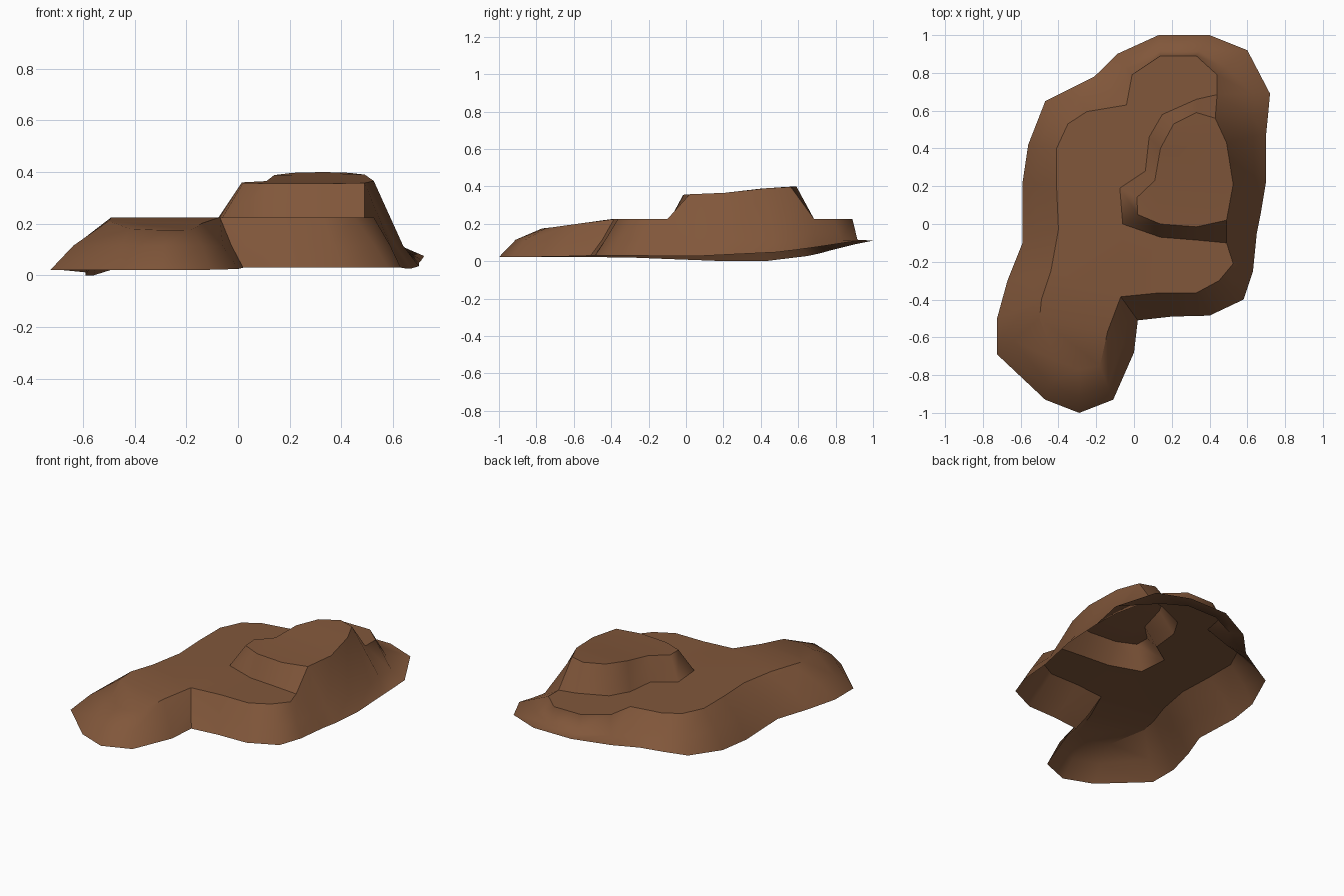
import bpy, bmesh

if "Cube" in bpy.data.objects:
    bpy.data.objects.remove(bpy.data.objects["Cube"])

# Earth colour
earth = bpy.data.materials.new("earth brown")
earth.diffuse_color = (0.22, 0.095, 0.043, 1)
earth.use_nodes = True
earth.node_tree.nodes["Principled BSDF"].inputs["Base Color"].default_value = earth.diffuse_color

# Ground rim of the hill, counterclockwise from the right side
rim = [(.65, -.05, .027), (.67, .05, .027), (.70, .23, .036), (.70, .48, .048), (.71, .58, .06),
       (.72, .69, .075), (.60, .92, .11), (.40, 1, .11), (.13, 1, .11), (-.09, .90, .09),
       (-.21, .78, .06), (-.34, .715, .042), (-.47, .65, .028), (-.56, .42, 0), (-.59, .22, 0),
       (-.59, -.10, .012), (-.67, -.30, .02), (-.725, -.50, .022), (-.725, -.69, .022),
       (-.47, -.93, .022), (-.29, -1, .022), (-.11, -.93, .022), (0, -.68, .025),
       (.02, -.51, .03), (.20, -.49, .03), (.40, -.485, .03), (.58, -.40, .03), (.63, -.25, .03)]

# Foot of the upper mound, and its flat top (first ten points pair with the foot)
foot = [(.49, -.10), (.33, -.085), (.14, -.07), (-.06, 0), (-.075, .19),
        (.06, .28), (.08, .46), (.15, .58), (.33, .66), (.44, .685)]
top = [(.49, .02, .358), (.33, -.015, .355), (.14, 0, .355), (.02, .05, .358), (.015, .14, .36),
       (.11, .23, .365), (.14, .40, .388), (.21, .53, .397), (.33, .59, .40), (.43, .56, .397),
       (.49, .43, .39), (.525, .21, .366)]

# Plateau edge from the back round the left and front
edge = [(.44, .79), (.33, .89), (.14, .89), (-.01, .79), (-.04, .63), (-.25, .595), (-.35, .53),
        (-.41, .40), (-.41, .20), (-.40, -.03), (-.44, -.25), (-.49, -.40), (-.50, -.50),
        (-.42, -.72), (-.29, -.77), (-.18, -.75), (-.14, -.57), (-.07, -.385),
        (.13, -.365), (.33, -.365), (.45, -.30), (.525, -.21)]


def ground_height(y):
    """The plateau is level and dips towards the front."""
    if y > -.4:
        return .225
    return .225 - .05 * min(1, (-.4 - y) / .36)


bm = bmesh.new()
rim_v = [bm.verts.new(p) for p in rim]
foot_v = [bm.verts.new((x, y, .225)) for x, y in foot]
top_v = [bm.verts.new(p) for p in top]
edge_v = [bm.verts.new((x, y, ground_height(y))) for x, y in edge]
crest = [foot_v[0], top_v[0], top_v[11], top_v[10], top_v[9], foot_v[9]] + edge_v

# Break line partway down the slope: bulged at the front, hollow at the back
blend = {0: .38, 1: .33, 2: .35, 3: .33, 4: .33, 5: .33, 6: .68, 7: .76, 8: .76, 9: .62, 10: .5,
         11: .45, 22: .42, 23: .5, 24: .48, 25: .45}
mid_v = []
for i, (a, b) in enumerate(zip(rim_v, crest)):
    p = a.co.lerp(b.co, blend.get(i, .39))
    p.z = .115
    mid_v.append(bm.verts.new(p))


def strip(lower, upper, closed):
    n = len(lower)
    for i in range(n if closed else n - 1):
        j = (i + 1) % n
        bm.faces.new((lower[i], lower[j], upper[j], upper[i]))


# Outer slopes
strip(rim_v, mid_v, True)
strip(mid_v, crest, True)
# Mound wall
strip(foot_v[::-1], top_v[:10][::-1], False)
# Front lobe, plateau around the mound, and mound top
e = edge_v
bm.faces.new((e[11], e[12], e[16], e[17]))
bm.faces.new((e[12], e[13], e[15], e[16]))
bm.faces.new((e[13], e[14], e[15]))
ground = bm.faces.new([foot_v[9]] + e[:12] + e[17:] + foot_v[:9])
cap = bm.faces.new(top_v)
bm.normal_update()
bmesh.ops.triangulate(bm, faces=[ground, cap])
bmesh.ops.recalc_face_normals(bm, faces=bm.faces)
if sum(f.normal.z * f.calc_area() for f in bm.faces) < 0:
    bmesh.ops.reverse_faces(bm, faces=bm.faces)

# Smooth slopes, with sharp folds along the plateau edge and the mound
for f in bm.faces:
    f.smooth = True
for loop in (edge_v[:14], edge_v[15:] + [foot_v[0]], foot_v, top_v + [top_v[0]],
             [rim_v[23], mid_v[23], crest[23]], [foot_v[0], top_v[0]], [foot_v[9], top_v[9]],
             [foot_v[9], edge_v[0]]):
    for a, b in zip(loop, loop[1:]):
        fold = bm.edges.get((a, b))
        if fold:
            fold.smooth = False

mesh = bpy.data.meshes.new("hill")
bm.to_mesh(mesh)
bm.free()
mesh.materials.append(earth)
hill = bpy.data.objects.new("hill", mesh)
bpy.context.collection.objects.link(hill)
